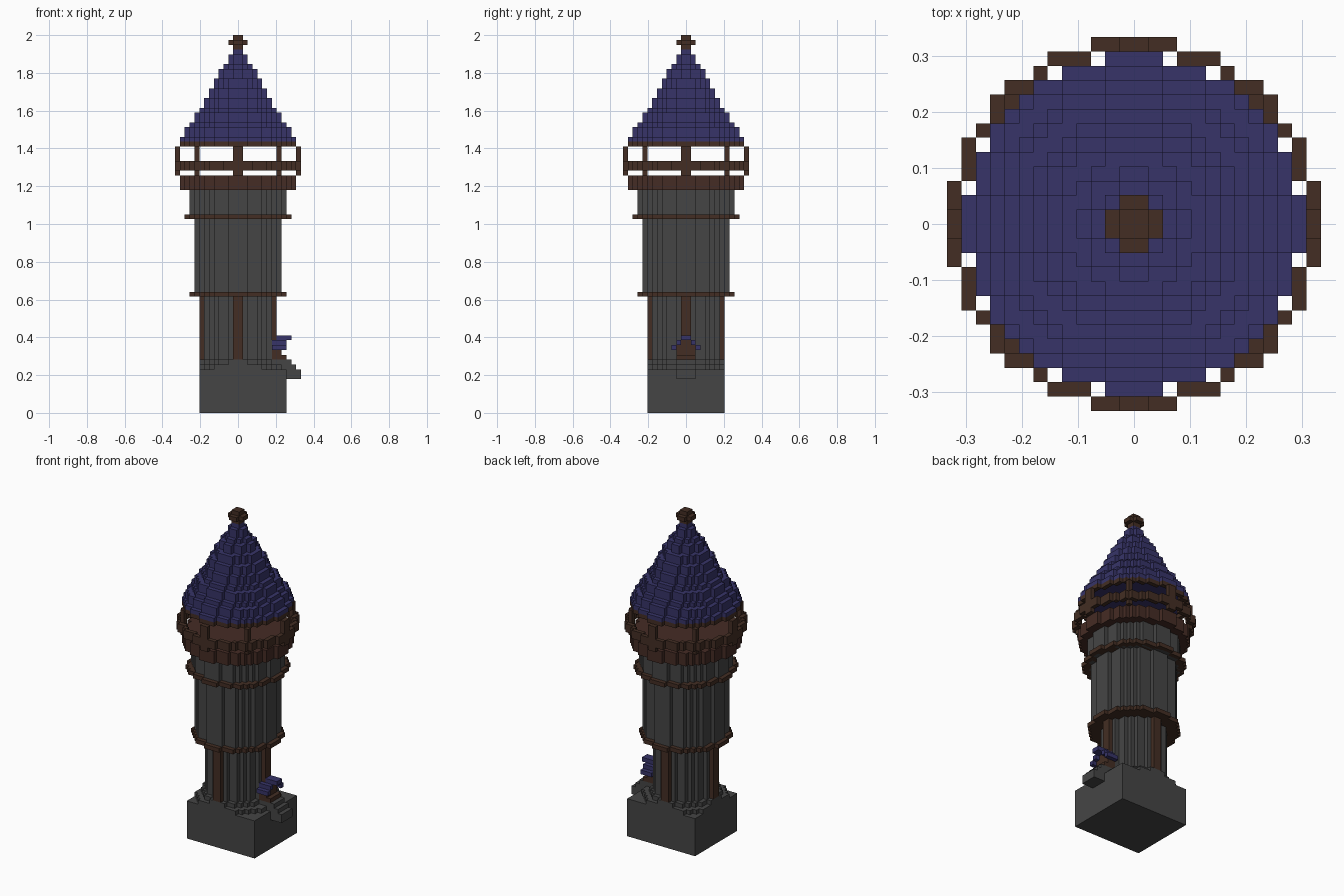
import bpy
import bmesh

if "Cube" in bpy.data.objects:
    bpy.data.objects.remove(bpy.data.objects["Cube"])

V = 2 / 78  # size of one block; all numbers below are in blocks


def material(name, rgb):
    m = bpy.data.materials.new(name)
    m.diffuse_color = (*rgb, 1)
    m.use_nodes = True
    m.node_tree.nodes["Principled BSDF"].inputs["Base Color"].default_value = m.diffuse_color
    return m


STONE = material("dark grey stone", (0.060, 0.060, 0.060))
TIMBER = material("dark brown timber", (0.056, 0.027, 0.017))
DECK = material("reddish brown deck", (0.060, 0.025, 0.018))
TILE = material("blue roof tile", (0.038, 0.034, 0.140))


# --- sets of plan cells -------------------------------------------------
def rect(x0, x1, y0, y1):
    return {(i, j) for i in range(x0, x1) for j in range(y0, y1)}


def disc(r):
    return {(i, j) for i, j in rect(-r, r, -r, r)
            if (i + .5) ** 2 + (j + .5) ** 2 < (r - .25) ** 2 or r == 1}


def outline(cells):
    return {(i, j) for i, j in cells
            if not {(i + 1, j), (i - 1, j), (i, j + 1), (i, j - 1)} <= cells}


def four_sides(r0, r1, half):
    a = rect(r0, r1, -half, half) | rect(-r1, -r0, -half, half)
    return a | {(j, i) for i, j in a}


# --- stack layers (cells, bottom, top) into one blocky mesh -------------
def build(name, mat, layers):
    bm = bmesh.new()

    def quad(*pts):
        bm.faces.new([bm.verts.new((x * V, y * V, z * V)) for x, y, z in pts])

    for cells, a, b in layers:
        for i, j in cells:
            # walls where the neighbouring cell is empty
            ring = [(i, j), (i + 1, j), (i + 1, j + 1), (i, j + 1)]
            near = [(i, j - 1), (i + 1, j), (i, j + 1), (i - 1, j)]
            for k in range(4):
                if near[k] not in cells:
                    p, q = ring[k], ring[(k + 1) % 4]
                    quad((*p, a), (*q, a), (*q, b), (*p, b))
            # caps, one strip per run of cells along x
            if (i - 1, j) not in cells:
                e = i
                while (e, j) in cells:
                    e += 1
                quad((i, j, b), (e, j, b), (e, j + 1, b), (i, j + 1, b))
                quad((i, j + 1, a), (e, j + 1, a), (e, j, a), (i, j, a))
    bmesh.ops.remove_doubles(bm, verts=bm.verts, dist=V * .01)
    me = bpy.data.meshes.new(name)
    bm.to_mesh(me)
    bm.free()
    me.materials.append(mat)
    bpy.context.collection.objects.link(bpy.data.objects.new(name, me))


# base block with a chamfered mound on top
build("base", STONE, [
    (rect(-8, 10, -8, 8), 0, 9),
    ({(i, j) for i, j in rect(-8, 9, -8, 8) if abs(i + .5) + abs(j + .5) < 13}, 9, 10),
    (disc(8), 10, 11)])

# entrance stairs
build("entrance_steps", STONE, [
    (rect(10, 13, -2, 2), 7, 9), (rect(8, 12, -2, 2), 9, 10), (rect(7, 11, -2, 2), 10, 11)])

# tower body, widening upward
build("lower_shaft", STONE, [(disc(7), 11, 25)])
build("middle_shaft", STONE, [(disc(9), 25, 40)])
build("upper_shaft", STONE, [(disc(10), 40, 46)])
build("pilasters", TIMBER, [(four_sides(7, 8, 1), 11, 24)])
build("lower_band", TIMBER, [(disc(10), 24, 25)])
build("upper_band", TIMBER, [(disc(11), 40, 41)])

# door and its small gabled canopy
build("door", TIMBER, [
    (rect(7, 9, -2, 2), 11, 14), (rect(7, 9, -1, 1), 14, 15), (rect(9, 10, -2, 2), 11, 12)])
build("door_canopy", TILE, [
    (rect(7, 11, -1, 1), 15, 16),
    (rect(7, 10, -2, -1) | rect(7, 10, 1, 2), 14, 15),
    (rect(7, 10, -3, -2) | rect(7, 10, 2, 3), 13, 14)])

# open gallery: deck, rail, posts, roof beam
build("gallery_deck", DECK, [(disc(12), 46, 49)])
build("gallery_rail", TIMBER, [(outline(disc(13)), 50, 52)])
corner_posts = {(i, j) for i in (-9, 8) for j in (-9, 8)}
build("gallery_posts", TIMBER, [
    (four_sides(12, 13, 1), 49, 55), (corner_posts, 49, 55)])
build("roof_beam", TIMBER, [(outline(disc(12)), 55, 56)])

# stepped conical roof
radii = [12, 11, 11, 10, 9, 9, 8, 7, 7, 6, 6, 5, 5, 4, 4, 3, 2, 2, 1]
build("roof", TILE, [(disc(r), 56 + k, 57 + k) for k, r in enumerate(radii)])

# finial
build("finial", TIMBER, [(disc(1), 75, 76), (disc(2), 76, 77), (disc(1), 77, 78)])
